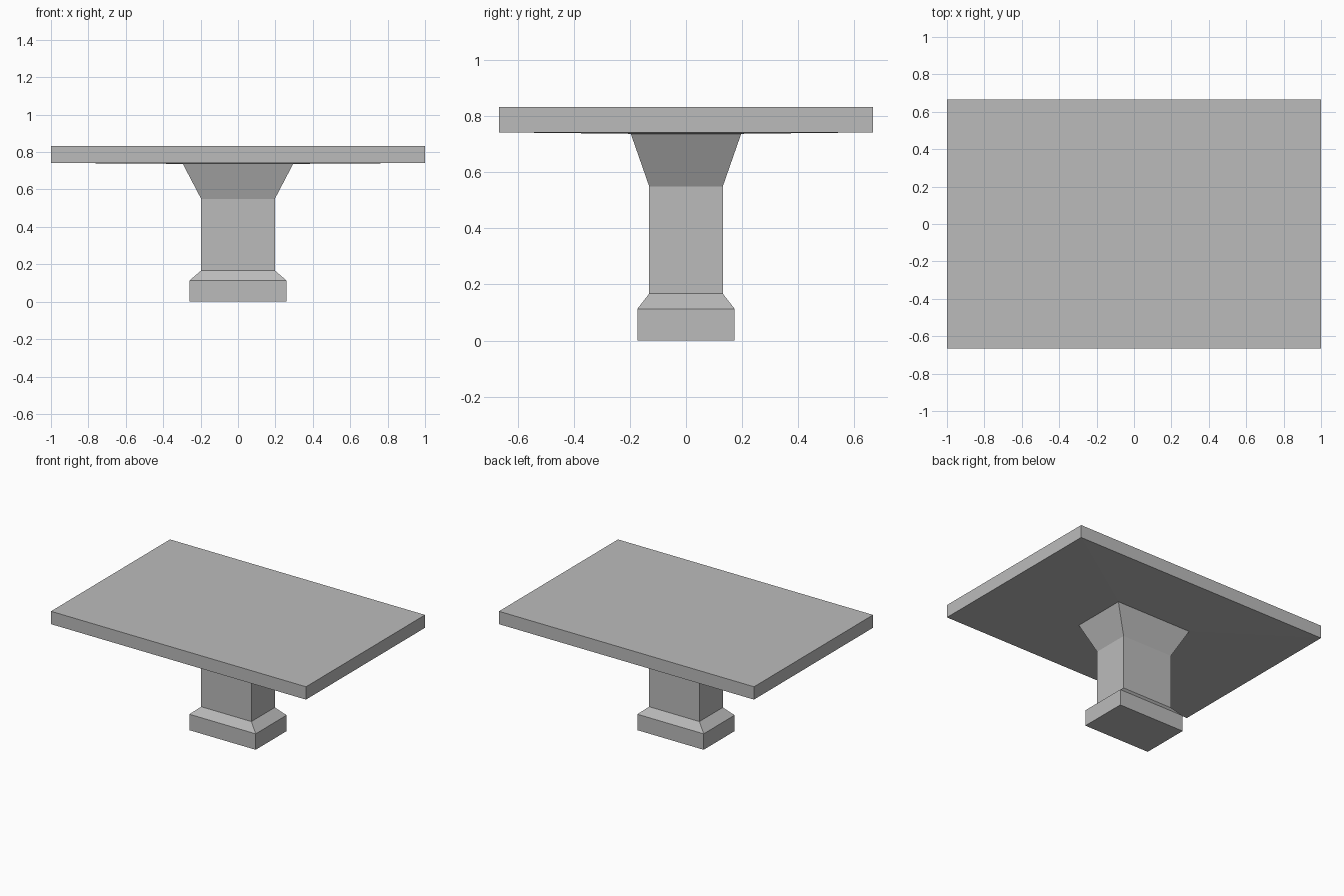
import bpy
import bmesh

cube = bpy.data.objects.get("Cube")
if cube:
    bpy.data.objects.remove(cube, do_unlink=True)

# Single stone grey
GREY = (0.5, 0.5, 0.5, 1.0)
stone = bpy.data.materials.new("stone_grey")
stone.use_nodes = True
stone.diffuse_color = GREY
stone.node_tree.nodes["Principled BSDF"].inputs["Base Color"].default_value = GREY

DEPTH_RATIO = 2 / 3  # every section is a 3:2 rectangle


def rectangular_loft(name, profile, cap_top=True):
    """Loft 3:2 rectangles through (half width, height) pairs, bottom to top."""
    bm = bmesh.new()
    rings = []
    for half, z in profile:
        d = half * DEPTH_RATIO
        rings.append([bm.verts.new((sx * half, sy * d, z))
                      for sx, sy in ((-1, -1), (1, -1), (1, 1), (-1, 1))])
    for low, high in zip(rings, rings[1:]):
        for i in range(4):
            j = (i + 1) % 4
            bm.faces.new((low[i], low[j], high[j], high[i]))
    bm.faces.new(rings[0][::-1])
    if cap_top:
        bm.faces.new(rings[-1])
    mesh = bpy.data.meshes.new(name)
    bm.to_mesh(mesh)
    bm.free()
    mesh.materials.append(stone)
    obj = bpy.data.objects.new(name, mesh)
    bpy.context.collection.objects.link(obj)
    return obj


# Pedestal: plinth, chamfer, column and flared capital
rectangular_loft("pedestal", [(0.26, 0), (0.26, 0.113), (0.197, 0.167),
                              (0.197, 0.55), (0.295, 0.737)], cap_top=False)

# Tabletop: slab with an underside dipping slightly toward the capital
rectangular_loft("tabletop", [(0.295, 0.737), (1, 0.742), (1, 0.833)])
